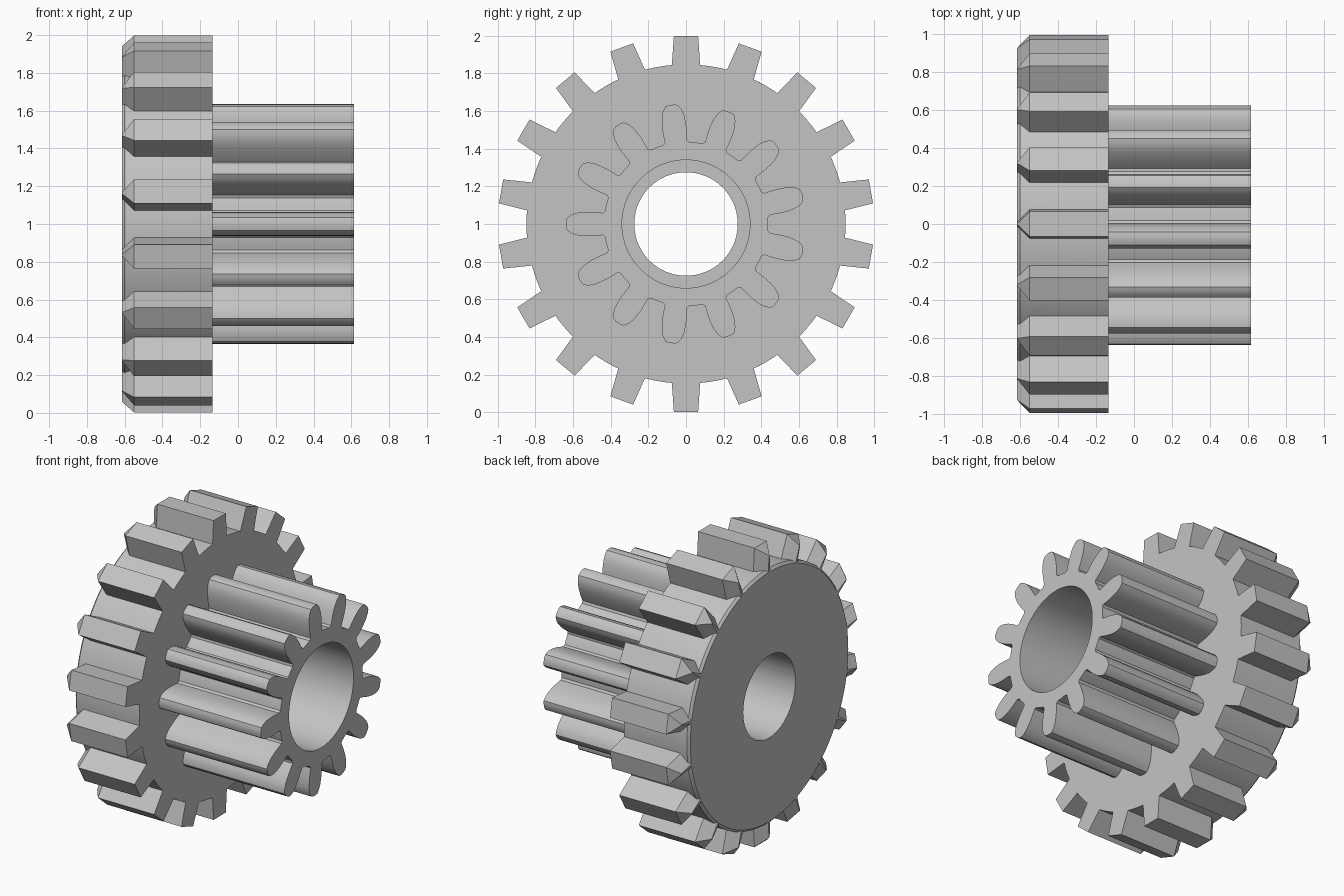
import bpy, bmesh
from math import radians, sin, cos

cube = bpy.data.objects.get("Cube")
if cube:
    bpy.data.objects.remove(cube, do_unlink=True)

steel = bpy.data.materials.new("grey_steel")
steel.use_nodes = True
GREY = (0.55, 0.55, 0.55, 1)
steel.diffuse_color = GREY
steel.node_tree.nodes["Principled BSDF"].inputs["Base Color"].default_value = GREY


def gear_outline(teeth, phase, flank, root, arc_steps=6):
    """Points (angle, radius) round a gear; flank = (half angle, radius), root to tip."""
    pitch = 360 / teeth
    gap = pitch - 2 * flank[0][0]
    tooth = [(-a, r) for a, r in flank] + [(a, r) for a, r in reversed(flank)]
    tooth += [(flank[0][0] + gap * i / arc_steps, root) for i in range(1, arc_steps)]
    return [(phase + k * pitch + a, r) for k in range(teeth) for a, r in tooth]


def build(name, sections, closed):
    """Skin a list of (x, outline) sections, along the x axis."""
    bm = bmesh.new()
    rings = [[bm.verts.new((x, r * cos(radians(a)), 1 + r * sin(radians(a))))
              for a, r in outline] for x, outline in sections]
    pairs = list(zip(rings, rings[1:]))
    if closed:
        pairs.append((rings[-1], rings[0]))
    for low, high in pairs:
        n = len(low)
        for i in range(n):
            j = (i + 1) % n
            bm.faces.new((low[i], low[j], high[j], high[i]))
    bmesh.ops.recalc_face_normals(bm, faces=bm.faces)
    mesh = bpy.data.meshes.new(name)
    bm.to_mesh(mesh)
    bm.free()
    mesh.materials.append(steel)
    obj = bpy.data.objects.new(name, mesh)
    bpy.context.collection.objects.link(obj)
    bpy.ops.object.select_all(action='DESELECT')
    obj.select_set(True)
    bpy.context.view_layer.objects.active = obj
    bpy.ops.object.shade_smooth_by_angle(angle=radians(28))
    return obj


def bore(outline, radius):
    return [(a, radius) for a, r in outline]


BACK, STEP, FRONT = -0.615, -0.135, 0.615

# Large gear: straight teeth, wedge-shaped lead-in at the back
full = gear_outline(18, 90, [(5.1, 0.848), (3.7, 1.0)], 0.848)
narrow = gear_outline(18, 90, [(1.7, 0.848), (1.0, 0.954)], 0.848)
ridge = gear_outline(18, 90, [(0.7, 0.832), (0.2, 0.94)], 0.832)
hole = bore(full, 0.275)
build("large_gear", [(BACK, hole), (BACK, ridge), (-0.6, narrow), (-0.55, full),
                     (STEP, full), (STEP, hole)], True)

# Pinion: rounded teeth, wider bore, seated on the large gear
flank = [(9.3, 0.436), (7.6, 0.447), (7.5, 0.475), (7.2, 0.51), (6.7, 0.545),
         (5.9, 0.58), (4.7, 0.61), (3.1, 0.633), (1.2, 0.638)]
pinion = gear_outline(13, 180, flank, 0.436)
wide_hole = bore(pinion, 0.34)
build("pinion", [(STEP, pinion), (FRONT, pinion), (FRONT, wide_hole), (STEP, wide_hole)], False)
